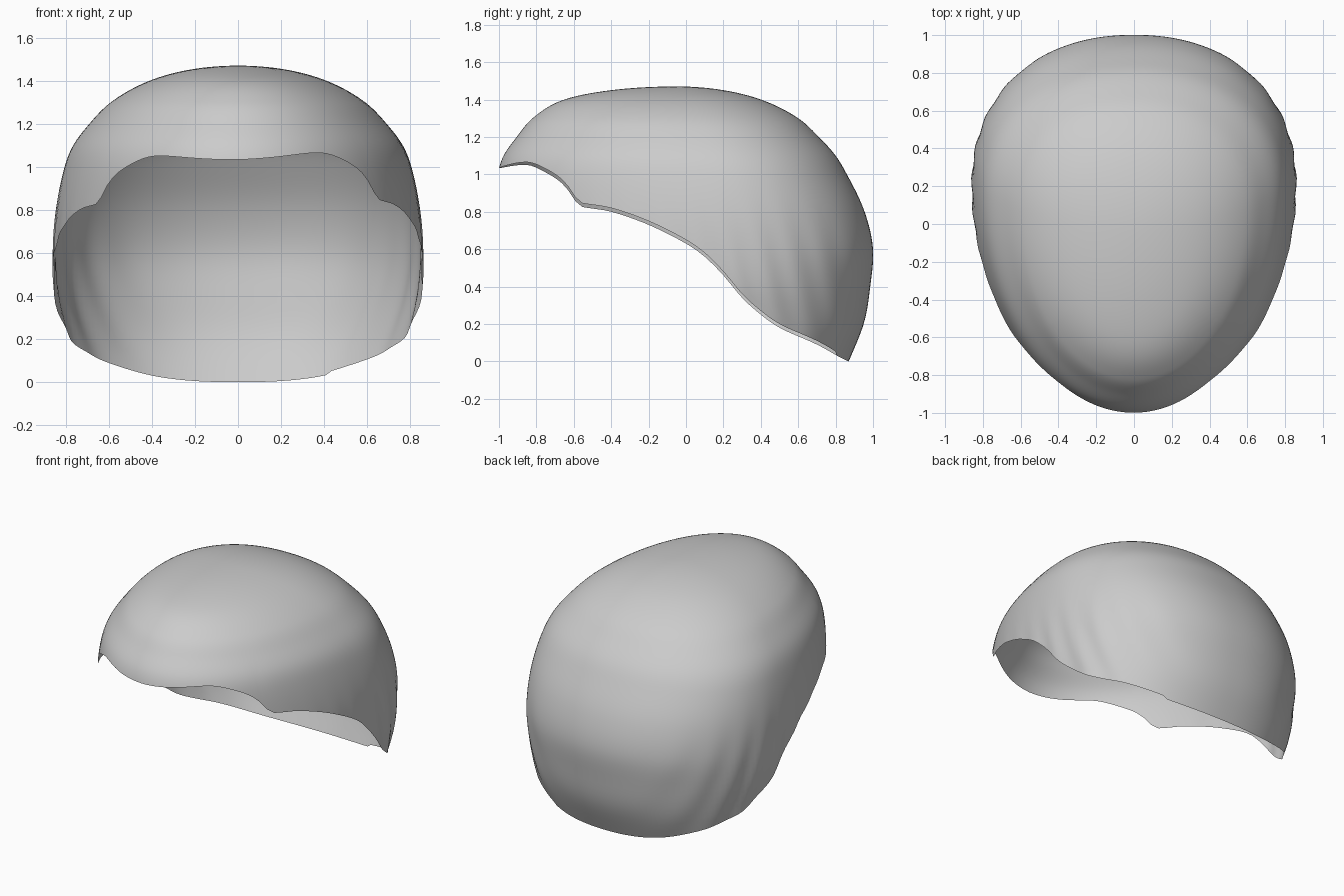
import bpy
import bmesh
from math import sin, cos, pi, sqrt, exp

cube = bpy.data.objects.get("Cube")
if cube:
    bpy.data.objects.remove(cube, do_unlink=True)

TOP = 1.47
SEGMENTS, RINGS = 160, 60

# Horizontal sections: height, front y, back y, half width, y of widest point
SECTIONS = [
    (1.47, -.05, -.05, 0, -.05), (1.45, -.40, .20, .23, -.04),
    (1.40, -.65, .40, .41, 0), (1.30, -.82, .60, .59, .05),
    (1.20, -.905, .71, .69, .10), (1.10, -.975, .80, .765, .13),
    (1.00, -1.005, .86, .805, .16), (.80, -1.01, .955, .845, .19),
    (.60, -1.01, 1.0, .858, .20), (.40, -1.01, .985, .85, .20),
    (.20, -1.01, .95, .815, .20), (-.05, -1.01, .85, .77, .20),
]
# Lower rim: y, height
RIM = [(-1.02, 1.03), (-.85, 1.05), (-.75, 1.01), (-.65, .94), (-.575, .835),
       (-.55, .825), (-.4, .80), (-.2, .73), (0, .63), (.1, .56), (.2, .46),
       (.3, .34), (.4, .25), (.5, .18), (.7, .09), (.87, 0), (1.02, -.04)]


def smooth_lookup(xs, ys, x):
    """Cubic interpolation through the points (xs, ys)."""
    x = min(max(x, xs[0]), xs[-1])
    i = 0
    while i < len(xs) - 2 and x > xs[i + 1]:
        i += 1

    def slope(k):
        a, b = max(k - 1, 0), min(k + 1, len(xs) - 1)
        return (ys[b] - ys[a]) / (xs[b] - xs[a])
    h = xs[i + 1] - xs[i]
    t = (x - xs[i]) / h
    return ((1 + 2 * t) * (1 - t) ** 2 * ys[i] + t * (1 - t) ** 2 * h * slope(i)
            + t * t * (3 - 2 * t) * ys[i + 1] - t * t * (1 - t) * h * slope(i + 1))


DEPTHS = [sqrt(TOP - s[0]) for s in SECTIONS]
COLUMNS = list(zip(*SECTIONS))[1:]
RIM_Y, RIM_Z = zip(*RIM)


def dome_point(angle, z):
    """Point on the dome; angle 0 faces the model's left, pi/2 the back."""
    u = sqrt(max(TOP - z, 0))
    front, back, half, mid = (smooth_lookup(DEPTHS, c, u) for c in COLUMNS)
    c, s = cos(angle), sin(angle)
    power = 2 / 2.2 if s > 0 else 1
    x = half * abs(c) ** power * (1 if c > 0 else -1)
    y = mid + (back - mid) * s ** power if s > 0 else mid + (mid - front) * s
    # faint cloth wrinkles low on the sides
    low = 1 / (1 + exp((z - .65) * 12))
    x *= 1 + .007 * low * sin(38 * y + 9 * z)
    return x, y, z


def rim_height(angle):
    lo, hi = -.04, 1.2
    for _ in range(24):
        z = (lo + hi) / 2
        x, y, _z = dome_point(angle, z)
        edge = smooth_lookup(RIM_Y, RIM_Z, y) + .02 * max(0, min(x * 2, 1)) * (y < .8)
        if z > edge:
            hi = z
        else:
            lo = z
    return max((lo + hi) / 2, 0)


# Cap shell: rings from the crown down to the shaped rim
bm = bmesh.new()
crown = bm.verts.new((0, -.05, TOP))
grid = []
for j in range(SEGMENTS):
    angle = 2 * pi * j / SEGMENTS
    drop = TOP - rim_height(angle)
    grid.append([bm.verts.new(dome_point(angle, TOP - drop * (k / RINGS) ** 2))
                 for k in range(1, RINGS + 1)])
for j in range(SEGMENTS):
    a, b = grid[j], grid[(j + 1) % SEGMENTS]
    bm.faces.new((crown, a[0], b[0]))
    for k in range(RINGS - 1):
        bm.faces.new((a[k], a[k + 1], b[k + 1], b[k]))
bmesh.ops.recalc_face_normals(bm, faces=bm.faces)
mesh = bpy.data.meshes.new("cap_shell")
bm.to_mesh(mesh)
bm.free()
cap = bpy.data.objects.new("cap_shell", mesh)
bpy.context.collection.objects.link(cap)

# Light grey material
grey = bpy.data.materials.new("light_grey")
grey.use_nodes = True
colour = (.6, .6, .6, 1)
grey.diffuse_color = colour
grey.node_tree.nodes["Principled BSDF"].inputs["Base Color"].default_value = colour
mesh.materials.append(grey)
for p in mesh.polygons:
    p.use_smooth = True
